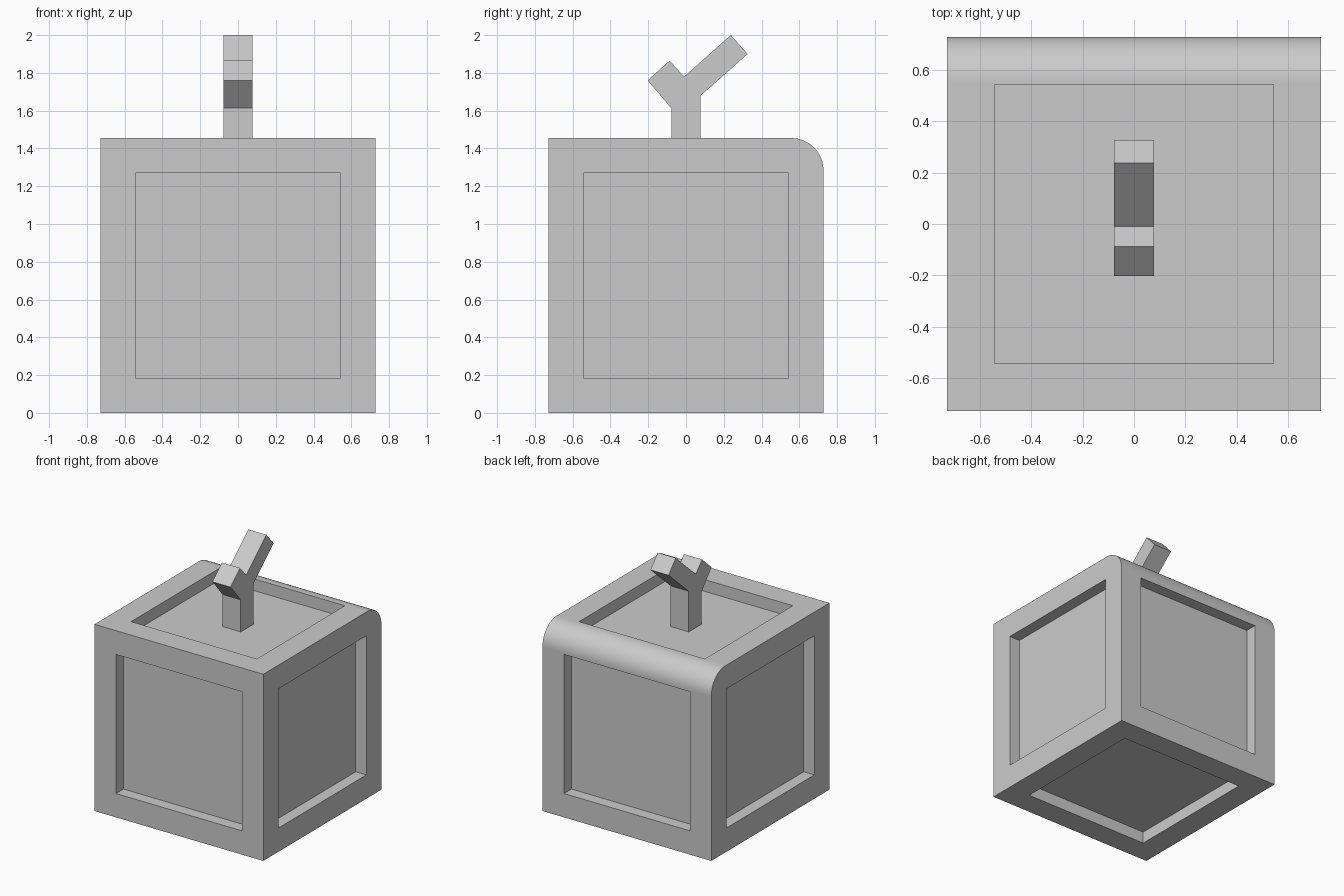
import bpy, bmesh, math
from mathutils import Vector

if "Cube" in bpy.data.objects:
    bpy.data.objects.remove(bpy.data.objects["Cube"])

H = 0.7275      # half size of the box
P = 0.542       # half size of the recessed panels
DEPTH = 0.092   # panel recess depth
R = 0.17        # rounded back top edge


def finish(bm, name):
    bmesh.ops.recalc_face_normals(bm, faces=bm.faces)
    for e in bm.edges:
        e.smooth = e.calc_face_angle(0) < math.radians(30)
    mesh = bpy.data.meshes.new(name)
    bm.to_mesh(mesh)
    bm.free()
    obj = bpy.data.objects.new(name, mesh)
    bpy.context.collection.objects.link(obj)
    return obj


def extrude_profile(name, pts, half):
    """Extrude a (y, z) outline along x, smoothing only slanted narrow arc faces."""
    bm = bmesh.new()
    face = bm.faces.new([bm.verts.new((-half, y, z)) for y, z in pts])
    ext = bmesh.ops.extrude_face_region(bm, geom=[face])
    verts = [g for g in ext["geom"] if isinstance(g, bmesh.types.BMVert)]
    bmesh.ops.translate(bm, verts=verts, vec=(2 * half, 0, 0))
    for f in bm.faces:
        f.smooth = len(f.verts) == 4 and min(e.calc_length() for e in f.edges) < 0.03
    return finish(bm, name)


# Box body with one rounded edge at the back top
N = 20
arc = [(H - R + R * math.cos(a), 2 * H - R + R * math.sin(a))
       for a in (i * math.pi / 2 / N for i in range(N + 1))]
body = extrude_profile("box_body", [(-H, 0), (H, 0)] + arc + [(-H, 2 * H)], H)

# Six panel cutters, one per side
bm = bmesh.new()
for axis in range(3):
    for sign in (-1, 1):
        size = [2 * P] * 3
        size[axis] = 2 * DEPTH
        centre = [0, 0, H]
        centre[axis] += sign * H
        verts = bmesh.ops.create_cube(bm, size=1)["verts"]
        bmesh.ops.scale(bm, verts=verts, vec=size)
        bmesh.ops.translate(bm, verts=verts, vec=Vector(centre))
cutter = finish(bm, "panel_cutter")
cutter.hide_render = True
cutter.display_type = 'WIRE'

# Apply the cut, then drop the helper
mod = body.modifiers.new("panels", 'BOOLEAN')
mod.operation = 'DIFFERENCE'
mod.solver = 'EXACT'
mod.object = cutter
bpy.context.view_layer.objects.active = body
bpy.ops.object.modifier_apply(modifier=mod.name)
bpy.data.objects.remove(cutter)

# Forked stem standing on the top panel
extrude_profile("forked_stem", [
    (-0.078, 2 * H - DEPTH), (0.078, 2 * H - DEPTH), (0.078, 1.68),
    (0.327, 1.90), (0.237, 2.0), (-0.01, 1.78), (-0.087, 1.865),
    (-0.203, 1.76), (-0.078, 1.613)], 0.078)
